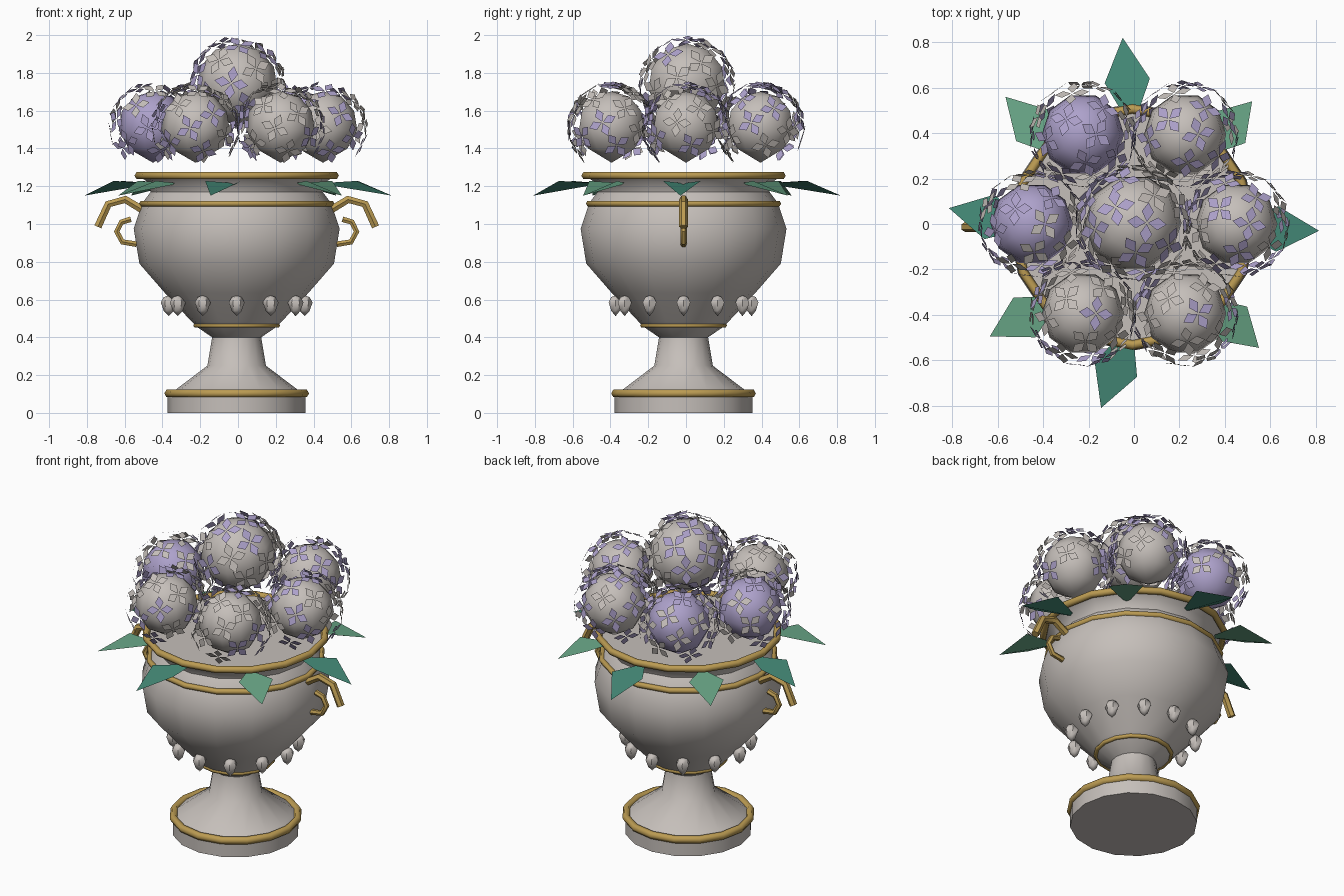
import bpy, bmesh, math, random
from mathutils import Vector, Matrix

if "Cube" in bpy.data.objects:
    bpy.data.objects.remove(bpy.data.objects["Cube"])

random.seed(4)
CX, CY = -0.007, -0.013          # urn axis
TAU = math.tau


def mat(name, rgb):
    m = bpy.data.materials.new(name)
    m.diffuse_color = (*rgb, 1)
    m.use_nodes = True
    m.node_tree.nodes["Principled BSDF"].inputs["Base Color"].default_value = m.diffuse_color
    return m


STONE = mat("pale_stone", (0.56, 0.52, 0.49))
GOLD = mat("gold", (0.50, 0.33, 0.085))
LILAC = mat("lilac", (0.42, 0.36, 0.60))
DARK = mat("deep_green", (0.06, 0.26, 0.19))
LIGHT = mat("soft_green", (0.14, 0.38, 0.24))


def finish(name, bm, mats, smooth=None, fix=True):
    if fix:
        bmesh.ops.recalc_face_normals(bm, faces=bm.faces)
    me = bpy.data.meshes.new(name)
    bm.to_mesh(me)
    bm.free()
    ob = bpy.data.objects.new(name, me)
    bpy.context.collection.objects.link(ob)
    for m in mats:
        me.materials.append(m)
    if smooth:
        bpy.ops.object.select_all(action='DESELECT')
        ob.select_set(True)
        bpy.context.view_layer.objects.active = ob
        bpy.ops.object.shade_smooth_by_angle(angle=math.radians(smooth))
    return ob


def lathe(bm, profile, n, origin=(0, 0, 0), closed=False):
    """Spin (radius, z) points about z; radius 0 gives a pole."""
    o = Vector(origin)
    rows = []
    for r, z in profile:
        k = 1 if r == 0 else n
        rows.append([bm.verts.new(o + Vector((r * math.cos(TAU * i / n), r * math.sin(TAU * i / n), z)))
                     for i in range(k)])
    pairs = list(zip(rows, rows[1:])) + ([(rows[-1], rows[0])] if closed else [])
    for a, b in pairs:
        for i in range(n):
            j = (i + 1) % n
            quad = [a[i % len(a)], a[j % len(a)], b[j % len(b)], b[i % len(b)]]
            bm.faces.new(list(dict.fromkeys(quad)))


def ring(name, z, r, tube):
    bm = bmesh.new()
    sec = [(r + tube * math.cos(TAU * k / 6), z + tube * math.sin(TAU * k / 6)) for k in range(6)]
    lathe(bm, sec, 16, (CX, CY, 0), closed=True)
    finish(name, bm, [GOLD], 62)


def tube(bm, pts, rad, n=6):
    """Sweep a round section along points in the xz plane."""
    pts = [Vector((x, 0, z)) for x, z in pts]
    rows = []
    for i, p in enumerate(pts):
        t = (pts[min(i + 1, len(pts) - 1)] - pts[max(i - 1, 0)]).normalized()
        u, v = Vector((0, 1, 0)), t.cross(Vector((0, 1, 0)))
        rows.append([bm.verts.new(p + rad * (u * math.cos(TAU * k / n) + v * math.sin(TAU * k / n)))
                     for k in range(n)])
    for a, b in zip(rows, rows[1:]):
        for k in range(n):
            bm.faces.new((a[k], a[(k + 1) % n], b[(k + 1) % n], b[k]))
    bm.faces.new(rows[0])
    bm.faces.new(rows[-1])


# urn body: foot, stem, bowl, neck and filled mouth
bm = bmesh.new()
lathe(bm, [(0, 0), (0.365, 0), (0.365, 0.09), (0.32, 0.125), (0.155, 0.25), (0.13, 0.40), (0.21, 0.455),
           (0.24, 0.485), (0.38, 0.635), (0.515, 0.79), (0.545, 0.975), (0.50, 1.11), (0.455, 1.17),
           (0.475, 1.225), (0.52, 1.255), (0, 1.255)], 16, (CX, CY, 0))
finish("urn_body", bm, [STONE], 50)

# gold trim
ring("foot_ring", 0.103, 0.36, 0.023)
ring("stem_ring", 0.463, 0.217, 0.013)
ring("shoulder_ring", 1.108, 0.50, 0.017)
ring("rim_ring", 1.256, 0.52, 0.021)

# scroll handles, one per side
for side, name in ((1, "handle_right"), (-1, "handle_left")):
    bm = bmesh.new()
    tube(bm, [(0.49, 1.07), (0.59, 1.13), (0.68, 1.105), (0.735, 0.985)], 0.023)
    tube(bm, [(0.56, 1.025), (0.61, 1.01), (0.635, 0.96), (0.605, 0.905), (0.53, 0.893)], 0.017)
    bm.transform(Matrix.Translation((CX, CY, 0)) @ Matrix.Diagonal((side, 1, 1, 1)))
    finish(name, bm, [GOLD], 40)

# twelve pointed beads under the bowl
bm = bmesh.new()
for i in range(12):
    a = TAU * i / 12
    lathe(bm, [(0, 0.512), (0.026, 0.54), (0.042, 0.585), (0.026, 0.613), (0, 0.622)], 6,
          (CX + 0.36 * math.cos(a), CY + 0.36 * math.sin(a), 0))
finish("bowl_beads", bm, [STONE], 50)

# leaves: (tip x, tip y, twist), kites drooping toward the tip
LEAVES = [(0.815, -0.03), (0.52, 0.54), (-0.05, 0.82), (-0.566, 0.56),
          (-0.815, 0.07), (-0.635, -0.495), (-0.145, -0.81), (0.55, -0.545)]
for i, (x, y) in enumerate(LEAVES):
    a = TAU * i / 8
    root = Vector((CX + 0.43 * math.cos(a), CY + 0.43 * math.sin(a), 1.215))
    tip = Vector((x, y, 1.15))
    along = tip - root
    side = Vector((-along.y, along.x, 0)).normalized() * 0.10
    mid = root.lerp(tip, 0.53)
    mid.z = 1.228
    bm = bmesh.new()
    bm.faces.new([bm.verts.new(p) for p in (root, mid - side, tip, mid + side)])
    finish(f"leaf_{i + 1}", bm, [LIGHT if i % 2 else DARK], fix=False)


def flower_ball(name, c, core, shell, size, count, mats):
    """Low-poly core inside a shell of flat four-petal florets."""
    c = Vector(c)
    bm = bmesh.new()
    prof = [(0, -1.02), (0.69, -0.62), (0.97, -0.1), (0.88, 0.45), (0.53, 0.85), (0, 1)]
    lathe(bm, [(r * core, z * core) for r, z in prof], 10, c)
    finish(name + "_core", bm, [mats[0]], 60)
    bm = bmesh.new()
    for i in range(count):
        z = 1 - 1.6 * (i + 0.5) / count
        r, a = math.sqrt(1 - z * z), i * 2.39996
        n = Vector((r * math.cos(a), r * math.sin(a), z))
        rot = n.to_track_quat('Z', 'Y').to_matrix() @ Matrix.Rotation(random.random() * TAU, 3, 'Z')
        tint = int(random.random() < 0.5)
        for k in range(4):
            q = rot @ Matrix.Rotation(k * TAU / 4, 3, 'Z')
            kite = [(0.05, 0, 0), (0.55, -0.31, 0), (1, 0, 0), (0.55, 0.31, 0)]
            f = bm.faces.new([bm.verts.new(c + n * shell + q @ Vector(p) * size) for p in kite])
            f.material_index = tint
    finish(name + "_florets", bm, mats, fix=False)


# crown ball and six around it; two have lilac cores
flower_ball("crown_flower", (-0.004, 0.005, 1.735), 0.22, 0.247, 0.09, 26, [STONE, LILAC])
for i in range(6):
    a = TAU * i / 6
    mats = [LILAC, STONE] if i in (2, 3) else [STONE, LILAC]
    flower_ball(f"flower_{i + 1}", (0.45 * math.cos(a), 0.455 * math.sin(a), 1.515),
                0.187, 0.227, 0.078, 24, mats)
